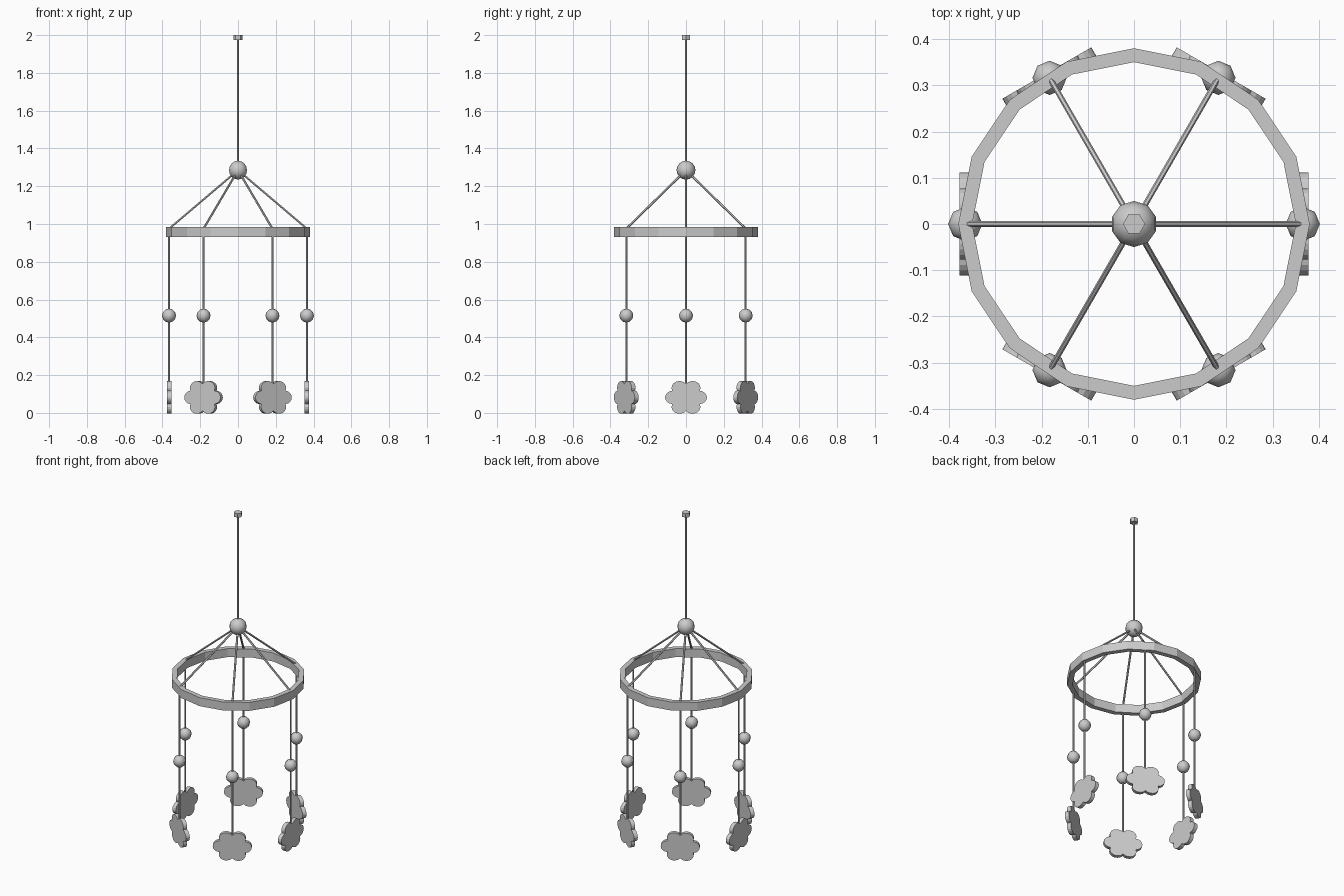
import bpy, bmesh
from math import pi, sin, cos, radians
from mathutils import Vector, Matrix

cube = bpy.data.objects.get("Cube")
if cube:
    bpy.data.objects.remove(cube)

grey = bpy.data.materials.new("plain_grey")
grey.use_nodes = True
colour = (0.6, 0.6, 0.6, 1)
grey.diffuse_color = colour
grey.node_tree.nodes["Principled BSDF"].inputs["Base Color"].default_value = colour


def finish(name, bm, smooth=False):
    bmesh.ops.recalc_face_normals(bm, faces=bm.faces)
    mesh = bpy.data.meshes.new(name)
    bm.to_mesh(mesh)
    bm.free()
    mesh.materials.append(grey)
    for face in mesh.polygons:
        face.use_smooth = smooth
    obj = bpy.data.objects.new(name, mesh)
    bpy.context.collection.objects.link(obj)
    return obj


def rod(name, start, end, radius, sides=6):
    start, end = Vector(start), Vector(end)
    axis = end - start
    turn = axis.to_track_quat('Z', 'Y').to_matrix().to_4x4()
    bm = bmesh.new()
    bmesh.ops.create_cone(bm, cap_ends=True, segments=sides, radius1=radius,
                          radius2=radius, depth=axis.length,
                          matrix=Matrix.Translation((start + end) / 2) @ turn @ Matrix.Rotation(pi / 2, 4, 'Z'))
    return finish(name, bm)


def ball(name, centre, radius, segments, rings):
    bm = bmesh.new()
    bmesh.ops.create_uvsphere(bm, u_segments=segments, v_segments=rings, radius=radius,
                              matrix=Matrix.Translation(centre))
    return finish(name, bm, True)


def hoop(name, inner, outer, bottom, top, sides):
    # Spin a rectangular section around the vertical axis
    bm = bmesh.new()
    section = [bm.verts.new((r, 0, z)) for r, z in
               ((inner, bottom), (outer, bottom), (outer, top), (inner, top))]
    edges = [bm.edges.new((section[i], section[(i + 1) % 4])) for i in range(4)]
    bmesh.ops.spin(bm, geom=section + edges, cent=(0, 0, 0), axis=(0, 0, 1),
                   angle=2 * pi, steps=sides, use_merge=True)
    bmesh.ops.remove_doubles(bm, verts=bm.verts, dist=0.0001)
    return finish(name, bm)


def cloud(name, angle, reach, height):
    # Six-lobed outline, extruded through its thickness and turned tangent to the hoop
    bm = bmesh.new()
    outline = []
    steps = 48
    for i in range(steps):
        t = 2 * pi * i / steps
        r = 0.084 + 0.027 * abs(cos(3 * t)) ** 0.8
        outline.append(bm.verts.new((-0.012, r * cos(t), 0.85 * r * sin(t))))
    face = bm.faces.new(outline)
    extruded = bmesh.ops.extrude_face_region(bm, geom=[face])["geom"]
    bmesh.ops.translate(bm, vec=(0.024, 0, 0),
                        verts=[v for v in extruded if isinstance(v, bmesh.types.BMVert)])
    place = Matrix.Rotation(angle, 4, 'Z') @ Matrix.Translation((reach, 0, height))
    bmesh.ops.transform(bm, matrix=place, verts=bm.verts)
    return finish(name, bm)


# Ceiling cap, main cord and hub
rod("ceiling_cap", (0, 0, 1.975), (0, 0, 2), 0.024)
rod("main_cord", (0, 0, 1.285), (0, 0, 1.98), 0.006)
ball("hub_ball", (0, 0, 1.285), 0.05, 10, 8)

# Hoop
hoop("hoop", 0.35, 0.38, 0.932, 0.985, 16)

# Six arms with hanging strings, beads and clouds
REACH = 0.365
for k in range(6):
    a = radians(60 * k)
    x, y = REACH * cos(a), REACH * sin(a)
    rod(f"arm_{k + 1}", (0, 0, 1.285), (x, y, 0.975), 0.006)
    rod(f"string_{k + 1}", (x, y, 0.1), (x, y, 0.95), 0.006)
    ball(f"bead_{k + 1}", (x, y, 0.515), 0.037, 8, 6)
    cloud(f"cloud_{k + 1}", a, REACH, 0.082)
